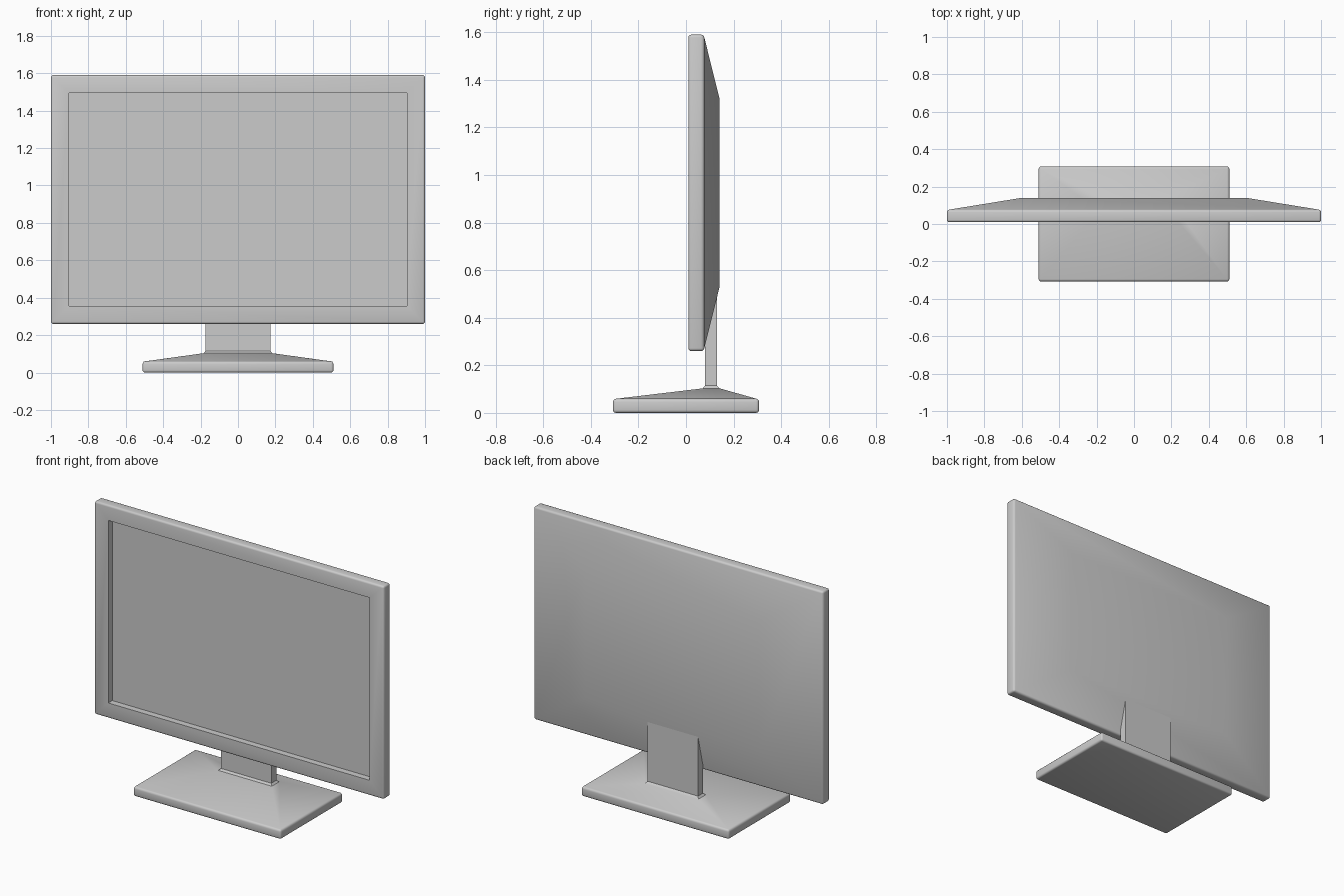
import bpy, bmesh
from mathutils import Vector
from math import radians

if "Cube" in bpy.data.objects:
    bpy.data.objects.remove(bpy.data.objects["Cube"])


def loft(name, rings, rounded, width):
    """Skin four-corner rings, cap both ends and round the edges of the listed rings."""
    bm = bmesh.new()
    loops = [[bm.verts.new(p) for p in ring] for ring in rings]
    for a, b in zip(loops, loops[1:]):
        for i in range(4):
            j = (i + 1) % 4
            bm.faces.new((a[i], a[j], b[j], b[i]))
    bm.faces.new(loops[0][::-1])
    bm.faces.new(loops[-1])
    bmesh.ops.recalc_face_normals(bm, faces=bm.faces)
    outer = {v for i in rounded for v in loops[i]}
    edges = [e for e in bm.edges if all(v in outer for v in e.verts)]
    bmesh.ops.bevel(bm, geom=edges, offset=width, segments=3, profile=0.5,
                    affect='EDGES', clamp_overlap=True)
    mesh = bpy.data.meshes.new(name)
    bm.to_mesh(mesh)
    bm.free()
    ob = bpy.data.objects.new(name, mesh)
    bpy.context.collection.objects.link(ob)
    bpy.ops.object.select_all(action='DESELECT')
    ob.select_set(True)
    bpy.context.view_layer.objects.active = ob
    bpy.ops.object.shade_smooth_by_angle(angle=radians(35))
    return ob


def upright(y, hx, z0, z1):
    return [Vector(p) for p in ((-hx, y, z0), (hx, y, z0), (hx, y, z1), (-hx, y, z1))]


def level(z, hx, y0, y1):
    return [Vector(p) for p in ((-hx, y0, z), (hx, y0, z), (hx, y1, z), (-hx, y1, z))]


# Monitor: recessed screen, bezel, rim and tapered back
loft("monitor_housing", [
    upright(0.05, 0.903, 0.355, 1.495),
    upright(0.01, 0.903, 0.355, 1.495),
    upright(0.01, 1.0, 0.26, 1.59),
    upright(0.075, 1.0, 0.26, 1.59),
    upright(0.14, 0.6, 0.525, 1.325),
], rounded=(2, 3), width=0.012)

# Stand: sloped foot flowing into the flat neck
loft("stand", [
    level(0.0, 0.51, -0.307, 0.307),
    level(0.058, 0.51, -0.307, 0.307),
    level(0.103, 0.185, 0.07, 0.142),
    level(0.115, 0.174, 0.08, 0.13),
    level(0.50, 0.174, 0.08, 0.13),
], rounded=(0, 1), width=0.012)
